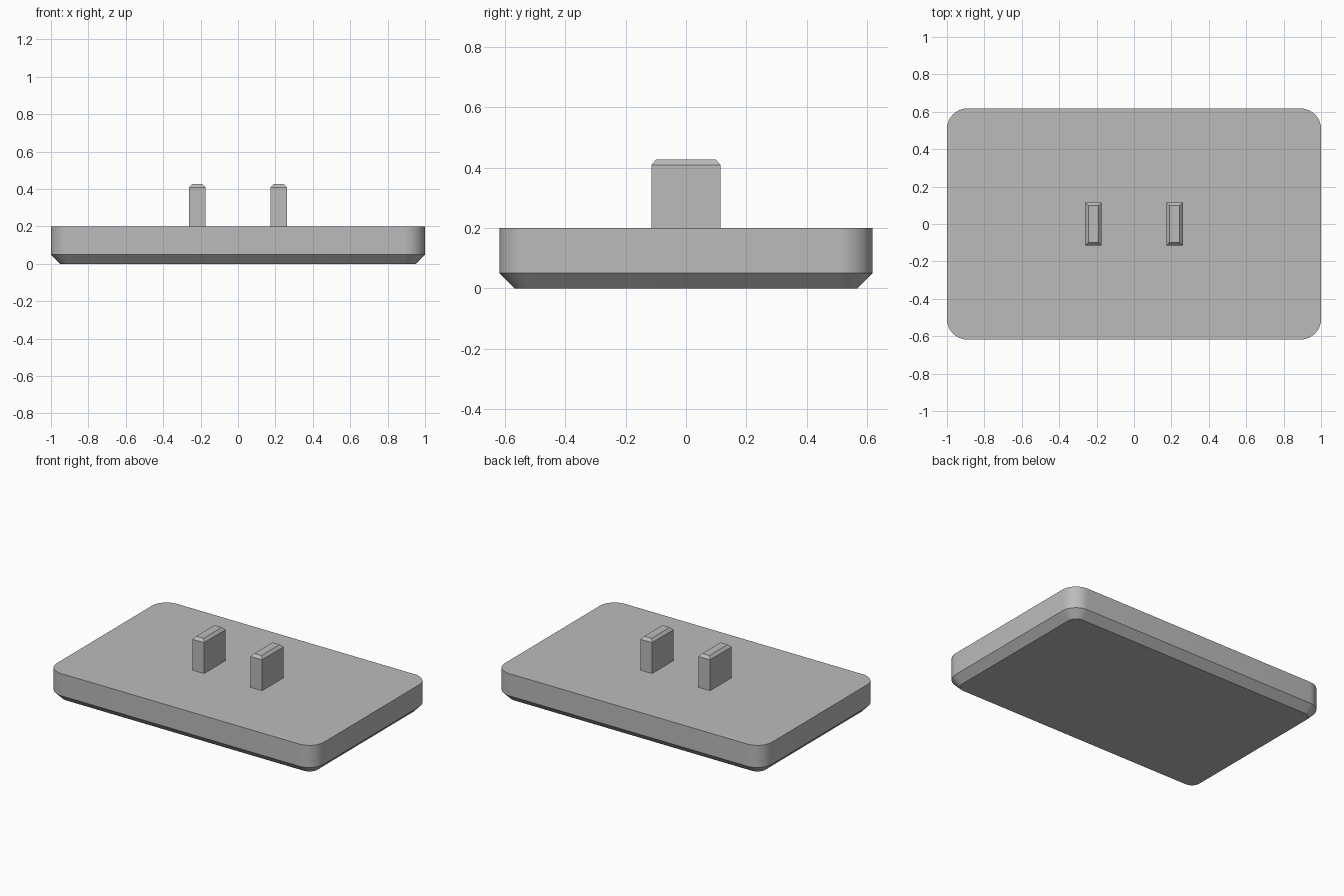
import bpy, bmesh, math

cube = bpy.data.objects.get("Cube")
if cube:
    bpy.data.objects.remove(cube, do_unlink=True)

grey = bpy.data.materials.new("plain_grey")
grey.use_nodes = True
colour = (0.5, 0.5, 0.5, 1)
grey.diffuse_color = colour
grey.node_tree.nodes["Principled BSDF"].inputs["Base Color"].default_value = colour


def rounded_ring(bm, half_x, half_y, radius, z, steps=12):
    """Ring of vertices around a rounded rectangle; radius 0 gives a plain one."""
    ring = []
    for quarter, (sx, sy) in enumerate([(1, 1), (-1, 1), (-1, -1), (1, -1)]):
        for i in range(steps + 1 if radius else 1):
            a = math.pi / 2 * (quarter + i / steps)
            ring.append(bm.verts.new((sx * (half_x - radius) + radius * math.cos(a),
                                      sy * (half_y - radius) + radius * math.sin(a), z)))
    return ring


def stacked(name, sections, x=0):
    """Closed solid through (half_x, half_y, radius, z) sections, bottom to top."""
    bm = bmesh.new()
    rings = [rounded_ring(bm, *s) for s in sections]
    for low, high in zip(rings, rings[1:]):
        n = len(low)
        for i in range(n):
            j = (i + 1) % n
            bm.faces.new((low[i], low[j], high[j], high[i]))
    bm.faces.new(rings[0][::-1])
    bm.faces.new(rings[-1])
    mesh = bpy.data.meshes.new(name)
    bm.to_mesh(mesh)
    bm.free()
    mesh.materials.append(grey)
    obj = bpy.data.objects.new(name, mesh)
    obj.location.x = x
    bpy.context.collection.objects.link(obj)
    return obj


# Rounded plate with a chamfered lower edge
plate = stacked("base_plate", [(0.95, 0.568, 0.06, 0),
                               (1, 0.618, 0.11, 0.05),
                               (1, 0.618, 0.11, 0.2)])
bpy.ops.object.select_all(action='DESELECT')
plate.select_set(True)
bpy.context.view_layer.objects.active = plate
bpy.ops.object.shade_smooth_by_angle(angle=math.radians(30))

# Two flat prongs with chamfered tips
for side, x in (("left", 0.217), ("right", -0.217)):
    stacked(side + "_prong", [(0.044, 0.115, 0, 0.2),
                              (0.044, 0.115, 0, 0.409),
                              (0.027, 0.098, 0, 0.427)], x)
